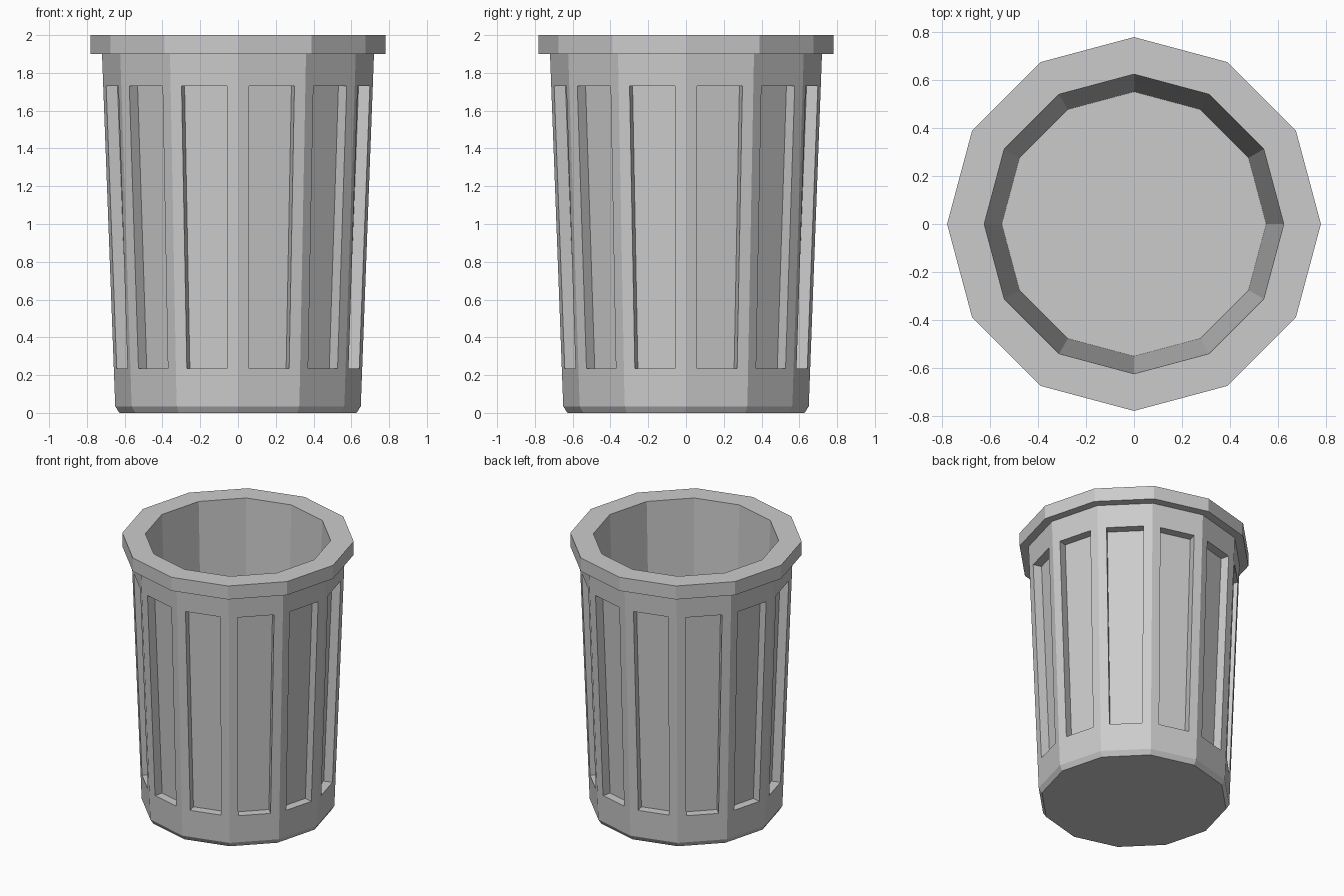
import bpy
import bmesh
from math import cos, sin, tau
from mathutils import Vector

cube = bpy.data.objects.get("Cube")
if cube:
    bpy.data.objects.remove(cube)

SIDES = 12
MARGIN = 0.06         # frame width around each recessed panel
DEPTH = 0.062         # how far the panels sink in
PANEL_LOW, PANEL_HIGH = 0.235, 1.73

grey = bpy.data.materials.new("grey_plastic")
grey.use_nodes = True
colour = (0.6, 0.6, 0.6, 1)
grey.diffuse_color = colour
grey.node_tree.nodes["Principled BSDF"].inputs["Base Color"].default_value = colour


def wall_radius(z):
    """Radius of the tapering outer wall at height z."""
    return 0.65 + (z - 0.035) * 0.0375


# Profile from the outer base, up over the rim, down to the inner floor
low, high = PANEL_LOW - MARGIN, PANEL_HIGH + MARGIN
profile = [(0.628, 0), (0.65, 0.035), (wall_radius(low), low),
           (wall_radius(high), high), (wall_radius(1.9), 1.9),
           (0.78, 1.9), (0.78, 2), (0.625, 2), (0.552, 0.05)]
PANEL_BAND = 2

bm = bmesh.new()
rings = [[bm.verts.new((r * cos(tau * i / SIDES), r * sin(tau * i / SIDES), z))
          for i in range(SIDES)] for r, z in profile]

# Walls and rim
panels = []
for band, (lower, upper) in enumerate(zip(rings, rings[1:])):
    for i in range(SIDES):
        j = (i + 1) % SIDES
        face = bm.faces.new((lower[i], lower[j], upper[j], upper[i]))
        if band == PANEL_BAND:
            panels.append(face)

# Underside and inner floor
bm.faces.new(reversed(rings[0]))
bm.faces.new(rings[-1])
bm.normal_update()

# Recessed panels: frame each side, then sink its middle horizontally
bmesh.ops.inset_individual(bm, faces=panels, thickness=MARGIN, use_even_offset=True)
for panel in panels:
    inward = -Vector((panel.normal.x, panel.normal.y, 0)).normalized()
    sunk = bmesh.ops.extrude_discrete_faces(bm, faces=[panel])["faces"][0]
    bmesh.ops.translate(bm, verts=sunk.verts, vec=inward * DEPTH)

bmesh.ops.recalc_face_normals(bm, faces=bm.faces)
mesh = bpy.data.meshes.new("bin_body")
bm.to_mesh(mesh)
bm.free()
mesh.materials.append(grey)
bin_body = bpy.data.objects.new("bin_body", mesh)
bpy.context.collection.objects.link(bin_body)
